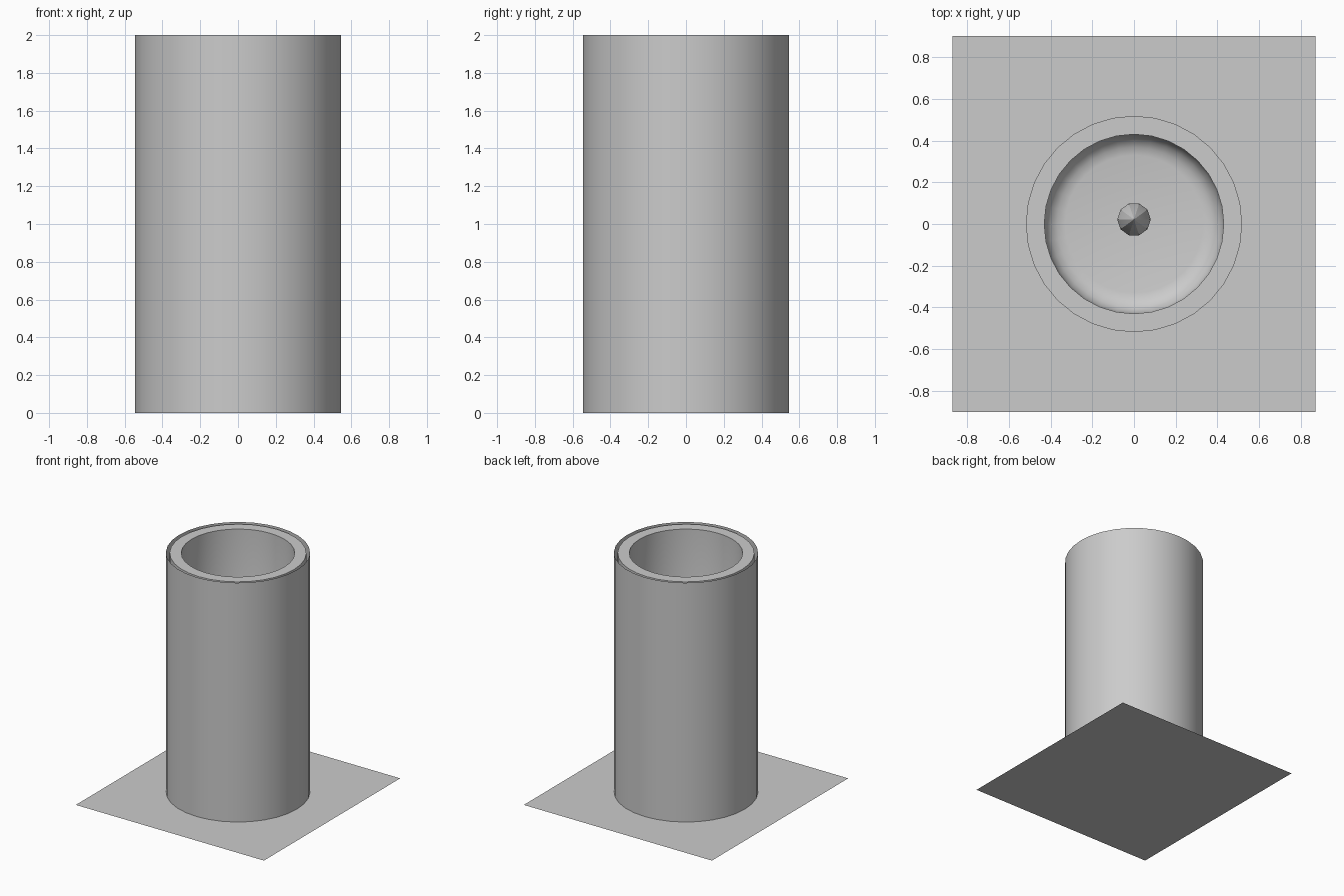
import bpy, bmesh, math

if "Cube" in bpy.data.objects:
    bpy.data.objects.remove(bpy.data.objects["Cube"])

def lathe(name, profile, sides, loc=(0, 0, 0), angle=40):
    """Spin a list of (radius, z) points around z."""
    bm = bmesh.new()
    rings = []
    for r, z in profile:
        if r < 1e-6:
            rings.append([bm.verts.new((0, 0, z))])
        else:
            rings.append([bm.verts.new((r * math.cos(2 * math.pi * i / sides),
                                        r * math.sin(2 * math.pi * i / sides), z))
                          for i in range(sides)])
    for a, b in zip(rings, rings[1:]):
        for i in range(sides):
            j = (i + 1) % sides
            quad = [a[i % len(a)], a[j % len(a)], b[j % len(b)], b[i % len(b)]]
            bm.faces.new(list(dict.fromkeys(quad)))
    me = bpy.data.meshes.new(name)
    bm.to_mesh(me)
    bm.free()
    ob = bpy.data.objects.new(name, me)
    ob.location = loc
    bpy.context.collection.objects.link(ob)
    bpy.ops.object.select_all(action='DESELECT')
    ob.select_set(True)
    bpy.context.view_layer.objects.active = ob
    bpy.ops.object.shade_smooth_by_angle(angle=math.radians(angle))
    return ob

# Flat sheet under the candle
bpy.ops.mesh.primitive_plane_add(size=1)
base = bpy.context.object
base.name = "base_sheet"
base.scale = (1.74, 1.80, 1)

# Thin open sleeve around the candle
lathe("glass_sleeve", [(0.546, 0), (0.546, 2)], 32)

# Wax body with a deep well and rounded well floor
FLOOR, ROUND = 1.30, 0.10
fillet = [(0.33 + ROUND * math.cos(t), FLOOR + ROUND - ROUND * math.sin(t))
          for t in (math.pi / 2 * k / 4 for k in range(5))]
lathe("candle_wax", [(0, 0), (0.518, 0), (0.518, 1.995), (0.43, 1.995)]
      + fillet + [(0, FLOOR)], 32)

# Wick and flame at the bottom of the well
lathe("wick", [(0, 0), (0.015, 0), (0.015, 0.12), (0, 0.12)], 8, (0, 0.022, FLOOR))
lathe("flame", [(0, 0), (0.05, 0.02), (0.08, 0.08), (0.065, 0.15),
                (0.03, 0.23), (0, 0.30)], 10, (0, 0.022, FLOOR + 0.08), 30)
